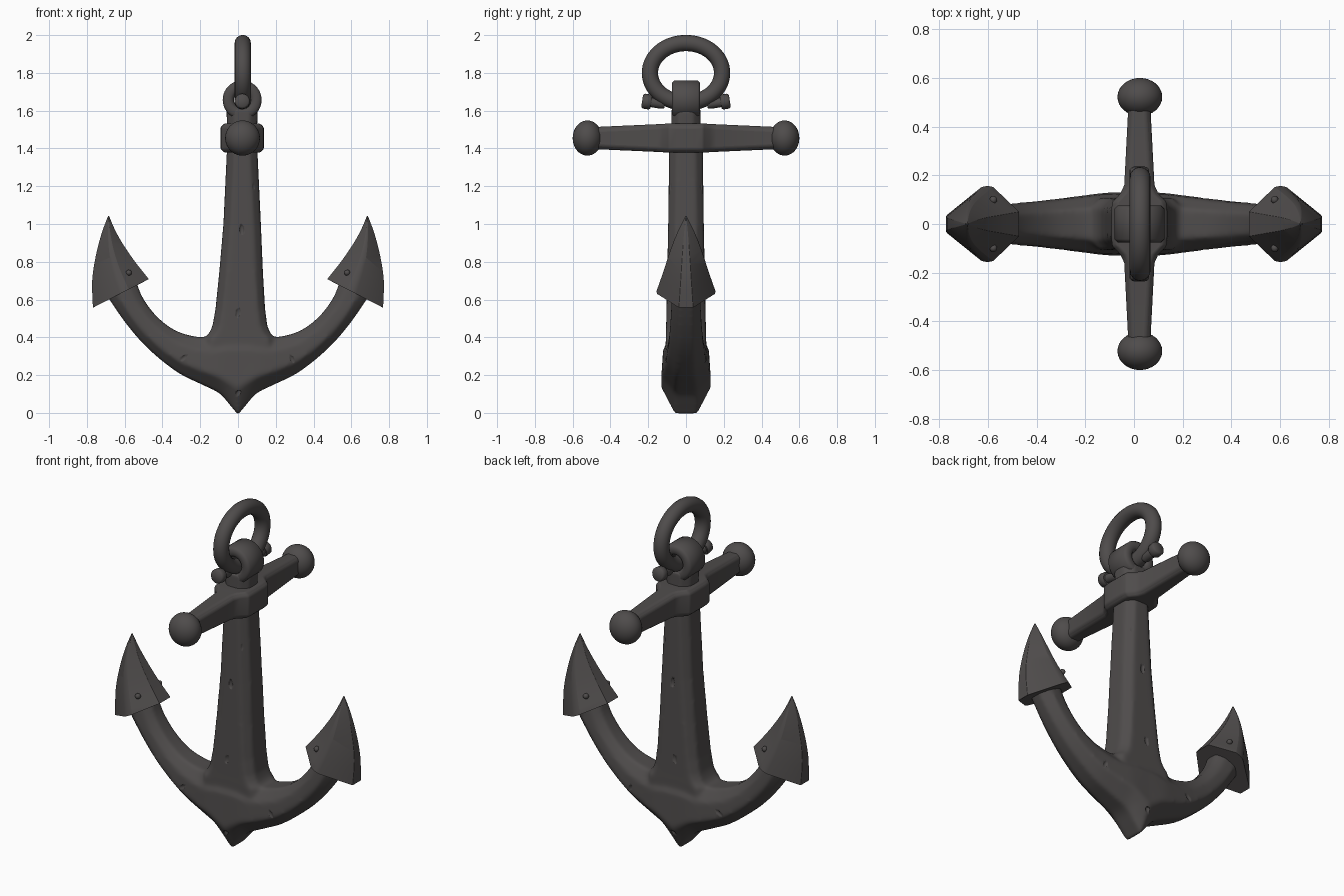
import bpy, bmesh, math
from mathutils import Vector, Matrix

if "Cube" in bpy.data.objects:
    bpy.data.objects.remove(bpy.data.objects["Cube"])

iron = bpy.data.materials.new("dark iron")
iron.diffuse_color = (0.078, 0.072, 0.071, 1)
iron.use_nodes = True
iron.node_tree.nodes["Principled BSDF"].inputs["Base Color"].default_value = iron.diffuse_color
CX = 0.022  # shank, stock and ring sit slightly right of centre


def add_loft(bm, sections, closed=False):
    """Skin a list of equal-length point loops, capping the ends unless closed."""
    rings = [[bm.verts.new(p) for p in s] for s in sections]
    pairs = list(zip(rings, rings[1:])) + ([(rings[-1], rings[0])] if closed else [])
    for a, b in pairs:
        for i in range(len(a)):
            j = (i + 1) % len(a)
            bm.faces.new((a[i], a[j], b[j], b[i]))
    if not closed:
        bm.faces.new(rings[0])
        bm.faces.new(rings[-1])


def smooth_rows(rows, steps=4):
    """Catmull-Rom interpolation of numeric rows."""
    rows = [Vector(r) for r in rows]
    out = []
    for i in range(len(rows) - 1):
        p0, p1, p2, p3 = rows[max(i - 1, 0)], rows[i], rows[i + 1], rows[min(i + 2, len(rows) - 1)]
        for k in range(steps):
            t = k / steps
            out.append(0.5 * (2 * p1 + (p2 - p0) * t + (2 * p0 - 5 * p1 + 4 * p2 - p3) * t * t
                              + (3 * p1 - p0 - 3 * p2 + p3) * t ** 3))
    return out + [rows[-1]]


def finish(name, bm, angle=30, bevel=0.0):
    bmesh.ops.recalc_face_normals(bm, faces=bm.faces[:])
    me = bpy.data.meshes.new(name)
    bm.to_mesh(me)
    bm.free()
    me.materials.append(iron)
    me.shade_smooth()
    me.set_sharp_from_angle(angle=math.radians(angle))
    ob = bpy.data.objects.new(name, me)
    bpy.context.collection.objects.link(ob)
    if bevel:
        m = ob.modifiers.new("soft edges", 'BEVEL')
        m.width, m.segments, m.limit_method = bevel, 3, 'ANGLE'
        m.angle_limit = math.radians(25)
    return ob


def octagon(hx, hy, c):
    """Chamfered rectangle in 2D."""
    return [(hx - c, -hy), (hx, c - hy), (hx, hy - c), (hx - c, hy),
            (c - hx, hy), (-hx, hy - c), (-hx, c - hy), (c - hx, -hy)]


def circle(r, n):
    return [(r * math.cos(2 * math.pi * i / n), r * math.sin(2 * math.pi * i / n)) for i in range(n)]


def blade(ox, oz, ix, iz, w, half, s):
    """Cross-section between an outer and an inner point, mirrored front to back."""
    o, i = Vector((s * ox, 0, oz)), Vector((s * ix, 0, iz))
    outline = half + [(t, -k) for t, k in reversed(half)]
    return [o.lerp(i, t) + Vector((0, k * w, 0)) for t, k in outline]


# Body: tapered shank with a flared foot, and curved arms, fused and softened
body = bmesh.new()
shank = [(0.30, 0.20, 0.108), (0.395, 0.188, 0.107), (0.42, 0.162, 0.106), (0.46, 0.145, 0.105),
         (0.55, 0.131, 0.103), (0.75, 0.115, 0.099), (1.0, 0.099, 0.094),
         (1.38, 0.081, 0.089), (1.52, 0.079, 0.078), (1.61, 0.084, 0.077)]
add_loft(body, [[(CX * min(1, z) + x, y, z) for x, y in octagon(hx, hy, 0.04)] for z, hx, hy in shank])
# outer x, z, inner x, z, half thickness
arm = [(0, -0.01, 0, 0.46, 0.132), (0.045, 0.045, 0.07, 0.44, 0.132), (0.10, 0.105, 0.14, 0.41, 0.13),
       (0.19, 0.15, 0.215, 0.402, 0.12), (0.32, 0.215, 0.33, 0.435, 0.104),
       (0.47, 0.335, 0.43, 0.51, 0.09), (0.59, 0.47, 0.505, 0.61, 0.081), (0.70, 0.63, 0.54, 0.70, 0.075)]
arm = smooth_rows(arm)
arm_half = [(0, 0.45), (0.3, 1), (0.72, 0.92), (1, 0.5)]
add_loft(body, [blade(*r, arm_half, -1) for r in reversed(arm)] + [blade(*r, arm_half, 1) for r in arm[1:]])
body = finish("shank_and_arms", body)
m = body.modifiers.new("fuse", 'REMESH')
m.mode, m.voxel_size, m.use_smooth_shade = 'VOXEL', 0.011, True
m = body.modifiers.new("soften", 'SMOOTH')
m.factor, m.iterations = 0.5, 8

# Small worn nicks cut into the body, front and back
nicks = bmesh.new()
for x, z, y, tilt in [(0.02, 0.97, 0.097, 0), (0.0, 0.53, 0.107, 0.2), (-0.29, 0.29, 0.11, 0.9),
                      (0.29, 0.28, 0.11, -0.5), (0.0, 0.1, 0.115, 0.3), (0.09, 1.2, 0.085, 0)]:
    for s in (-1, 1):
        mat = (Matrix.Translation((x, s * y, z)) @ Matrix.Rotation(tilt, 4, 'Y')
               @ Matrix.Diagonal((0.013, 0.010, 0.03, 1)))
        bmesh.ops.create_icosphere(nicks, subdivisions=2, radius=1, matrix=mat)
nicks = finish("nick_cutter", nicks)
nicks.hide_render = True
nicks.hide_viewport = True
m = body.modifiers.new("nicks", 'BOOLEAN')
m.object, m.operation, m.solver = nicks, 'DIFFERENCE', 'EXACT'

# Flukes: pointed, ridged arrowheads (outer x, z, inner x, z, half width)
fluke = [(0.768, 0.557, 0.472, 0.708, 0.157), (0.772, 0.70, 0.545, 0.80, 0.117),
         (0.753, 0.83, 0.607, 0.89, 0.082), (0.722, 0.95, 0.652, 0.97, 0.043),
         (0.688, 1.042, 0.682, 1.042, 0.003)]
fluke = smooth_rows(fluke, 3)
fluke_half = [(0, 0.24), (0.48, 0.97), (0.56, 1), (0.64, 0.97), (1, 0.32)]
for s, side in ((-1, "left"), (1, "right")):
    bm = bmesh.new()
    add_loft(bm, [blade(*r, fluke_half, s) for r in fluke])
    # raised rivet on both faces
    for t in (-1, 1):
        bmesh.ops.create_icosphere(bm, subdivisions=2, radius=0.016,
                                   matrix=Matrix.Translation((s * 0.578, t * 0.099, 0.742)))
    finish(side + "_fluke", bm, 45, 0.008)

# Stock: tapered crossbar with a wide collar around the shank
SZ = 1.455
half = [(0.50, 0.045, 0.058), (0.45, 0.047, 0.06), (0.16, 0.062, 0.073),
        (0.125, 0.078, 0.075), (0.09, 0.112, 0.077), (0.05, 0.115, 0.077)]
rows = [(-y, a, b) for y, a, b in half] + half[::-1]
bm = bmesh.new()
add_loft(bm, [[(CX + x, y, SZ + z) for x, z in octagon(hx, hz, 0.02)] for y, hx, hz in rows])
finish("stock", bm, 40, 0.008)

# Ball ends of the stock
for s, side in ((-1, "front"), (1, "back")):
    bm = bmesh.new()
    mat = Matrix.Translation((CX + 0.002, s * 0.522, SZ)) @ Matrix.Diagonal((0.092, 0.078, 0.093, 1))
    bmesh.ops.create_uvsphere(bm, u_segments=32, v_segments=20, radius=1, matrix=mat)
    finish(side + "_stock_ball", bm, 60)

# Eye at the top of the shank, with a snug hole running front to back
EZ = 1.657
profile = [(0.044, -0.055), (0.05, -0.068), (0.062, -0.075), (0.09, -0.075), (0.103, -0.062),
           (0.103, 0.062), (0.09, 0.075), (0.062, 0.075), (0.05, 0.068), (0.044, 0.055)]
bm = bmesh.new()
add_loft(bm, [[(CX + r * c, y, EZ + r * d) for r, y in profile] for c, d in circle(1, 40)], True)
finish("shank_eye", bm, 50)

# Ring threaded through the eye
bm = bmesh.new()
add_loft(bm, [[(CX + 0.003 + x, c * (0.191 + r), 1.80 + d * (0.158 + r)) for x, r in circle(0.043, 16)]
              for c, d in circle(1, 56)], True)
finish("ring", bm, 60)

# Short pin heads sticking out from the underside of the ring
for s, side in ((-1, "front"), (1, "back")):
    a, b = Vector((CX, s * 0.06, 1.625)), Vector((CX, s * 0.232, 1.652))
    axis = (b - a).normalized()
    up = axis.cross(Vector((1, 0, 0))) * s
    bm = bmesh.new()
    add_loft(bm, [[a.lerp(b, t) + Vector((x, 0, 0)) + up * z for x, z in circle(r, 20)]
                  for t, r in ((0.3, 0.02), (0.4, 0.026), (0.72, 0.026), (0.72, 0.034),
                               (0.77, 0.04), (0.95, 0.04), (1, 0.032))])
    finish(side + "_pin", bm, 50)
